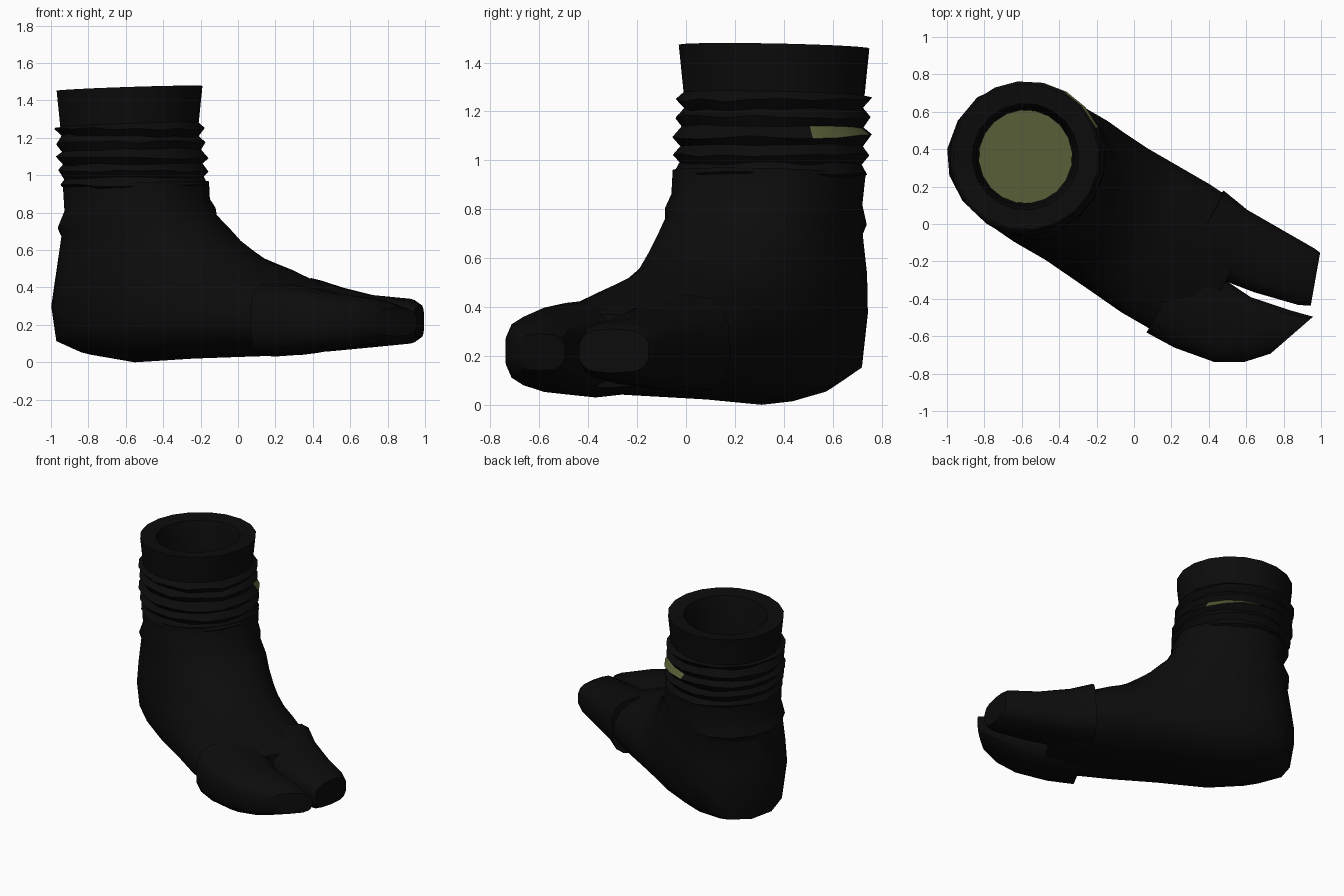
import bpy, bmesh, math, random
from mathutils import Vector

random.seed(4)
if "Cube" in bpy.data.objects:
    bpy.data.objects.remove(bpy.data.objects["Cube"])

# Local frame: u runs from heel to toe, v points to the big-toe side
ORIGIN = Vector((-0.58, 0.36, 0))
U = Vector((math.cos(math.radians(-30)), math.sin(math.radians(-30)), 0))
V = Vector((-U.y, U.x, 0))


def material(name, color):
    m = bpy.data.materials.new(name)
    m.use_nodes = True
    m.diffuse_color = (*color, 1)
    bsdf = m.node_tree.nodes["Principled BSDF"]
    bsdf.inputs["Base Color"].default_value = (*color, 1)
    bsdf.inputs["Roughness"].default_value = 0.9
    return m


BLACK = material("black cloth", (0.0035, 0.0035, 0.0035))
OLIVE = material("olive lining", (0.095, 0.11, 0.037))


def spow(x, power):
    return math.copysign(abs(x) ** power, x)


def ring(spec, sides, n, jitter=0):
    """Closed section spanning a top point, a bottom point and two side limits."""
    ua, za, ub, zb, v0, v1, skew = spec
    points = []
    for i in range(sides):
        t = math.tau * i / sides
        c, s = spow(math.cos(t), 2 / n), spow(math.sin(t), 2 / n)
        u = (ua + ub) / 2 + (ua - ub) / 2 * c + skew * s
        z = (za + zb) / 2 + (za - zb) / 2 * c + random.uniform(-jitter, jitter)
        v = (v0 + v1) / 2 + (v1 - v0) / 2 * s
        points.append(ORIGIN + U * u + V * v + Vector((0, 0, z)))
    return points


def loft(name, rings, angle=35, paint=None):
    """Skin a list of rings, cap both ends and shade the result."""
    bm = bmesh.new()
    loops = [[bm.verts.new(p) for p in r] for r in rings]
    sides = len(loops[0])
    for a, b in zip(loops, loops[1:]):
        for i in range(sides):
            j = (i + 1) % sides
            bm.faces.new((a[i], a[j], b[j], b[i]))
    first = bm.faces.new(loops[0])
    bm.faces.new(loops[-1])
    bmesh.ops.recalc_face_normals(bm, faces=bm.faces)
    if paint:
        first.material_index = 1
        for f in bm.faces:
            if paint(f.calc_center_median()):
                f.material_index = 1
    mesh = bpy.data.meshes.new(name)
    bm.to_mesh(mesh)
    bm.free()
    mesh.materials.append(BLACK)
    mesh.materials.append(OLIVE)
    obj = bpy.data.objects.new(name, mesh)
    bpy.context.collection.objects.link(obj)
    bpy.ops.object.select_all(action="DESELECT")
    obj.select_set(True)
    bpy.context.view_layer.objects.active = obj
    bpy.ops.object.shade_smooth_by_angle(angle=math.radians(angle))
    return obj


# Foot: sections fan round the ankle from level to upright
foot = [
    (.42, .97, -.34, .93, -.38, .38),
    (.43, .88, -.33, .80, -.38, .37),
    (.47, .83, -.37, .71, -.40, .38),
    (.48, .79, -.35, .67, -.39, .37),
    (.56, .72, -.38, .48, -.41, .39),
    (.63, .66, -.41, .29, -.42, .39),
    (.71, .61, -.38, .10, -.42, .39),
    (.78, .57, -.22, .04, -.43, .38),
    (.86, .54, .05, 0, -.43, .37),
    (.94, .51, .42, .02, -.45, .37),
    (1.03, .47, .75, .03, -.47, .37),
    (1.1, .44, 1.1, .04, -.47, .36),
    (1.26, .37, 1.27, .07, -.4, .3),
]
loft("foot", [ring((*s, 0), 18, 2.3) for s in foot])

# Split toes: each a tapered cap wrapped over the front of the foot
big_toe = [
    (1.02, .45, 1.0, .05, -.02, .375, 0),
    (1.17, .41, 1.17, .06, -.06, .35, 0),
    (1.4, .36, 1.4, .08, -.02, .35, -.02),
    (1.62, .34, 1.62, .1, .04, .35, -.04),
    (1.67, .31, 1.67, .13, .07, .345, -.05),
]
small_toes = [
    (1.03, .43, 1.03, .03, -.495, 0, 0),
    (1.2, .41, 1.2, .04, -.49, -.03, 0),
    (1.42, .37, 1.42, .07, -.45, -.045, 0),
    (1.6, .34, 1.6, .1, -.37, 0, .04),
    (1.71, .29, 1.71, .14, -.26, .03, .05),
]
for name, sections in (("big_toe", big_toe), ("small_toes", small_toes)):
    loft(name, [ring(s, 14, 3) for s in sections])


# Leg: lining floor, inner wall, thick rim, cuff, then scrunched folds
def level(r, z, tilt, jitter=0, shift=0):
    spec = (shift + r, z + tilt, shift - r, z - tilt, -r, r, 0)
    return ring(spec, 20, 2, jitter)


leg = [level(r, z, .015) for r, z in
       ((.25, 1.05), (.265, 1.38), (.285, 1.455), (.392, 1.465), (.372, 1.27))]
for i in range(9):
    r = .372 if i % 2 else .405
    leg.append(level(r + random.uniform(-.006, .006), 1.25 - .038 * i,
                     random.uniform(-.008, .012), .007, .004 * i))
leg.append(level(.36, .92, 0, 0, .04))


def worn_patch(p):
    d = p - ORIGIN
    turn = math.degrees(math.atan2(d.y, d.x))
    return d.length > .3 and d.xy.length > .3 and 22 < turn < 75 and 1.1 < p.z < 1.136


loft("leg_cuff", leg, 30, worn_patch)
